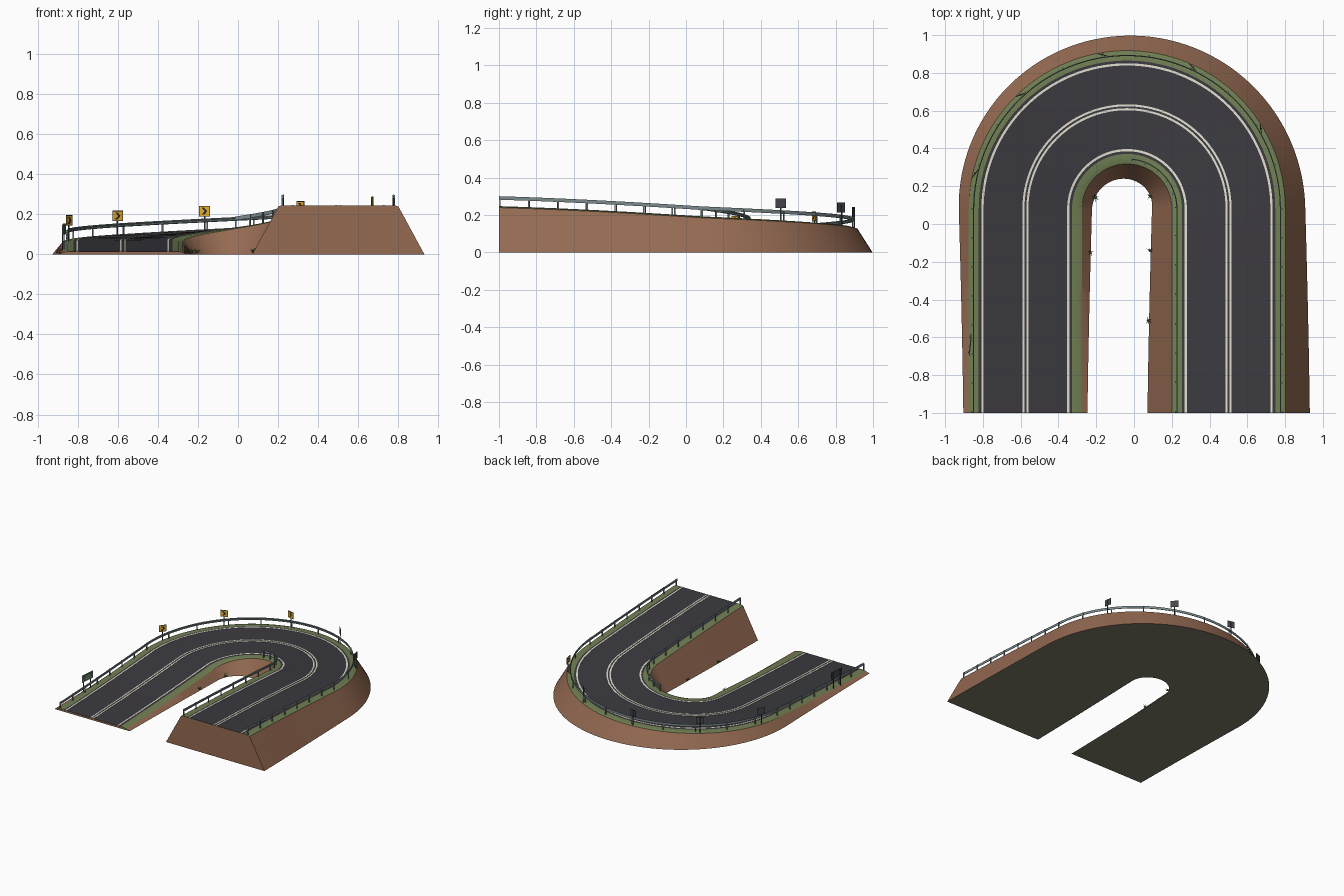
import bpy, bmesh, random
from math import radians, sin, cos, pi
from mathutils import Vector, Matrix

cube = bpy.data.objects.get("Cube")
if cube:
    bpy.data.objects.remove(cube)


def material(name, r, g, b):
    m = bpy.data.materials.new(name)
    m.use_nodes = True
    m.diffuse_color = (r, g, b, 1)
    m.node_tree.nodes["Principled BSDF"].inputs["Base Color"].default_value = (r, g, b, 1)
    return m


ASPHALT = material("asphalt", .044, .042, .051)
PAINT = material("road_paint", .76, .73, .62)
GRASS = material("grass", .165, .215, .087)
DIRT = material("dirt", .30, .145, .085)
UNDER = material("underside", .2, .19, .135)
STEEL = material("rail_steel", .2, .255, .265)
YELLOW = material("sign_yellow", .8, .42, .025)
DARK = material("sign_black", .02, .021, .025)
BACK = material("sign_back_grey", .06, .064, .07)
GREEN = material("sign_green", .08, .19, .1)

# Road path: left leg, half circle, right leg
CX, CY, R = -.037, .08, .538
LEG = 1.08
TOTAL = 2 * LEG + pi * R


def height(s):
    t = s / TOTAL
    return .015 + .23 * (t + t * t * (3 - 2 * t)) / 2


def frame(s):
    """Centre line point and outward direction at distance s."""
    a = pi - min(max((s - LEG) / R, 0), pi)
    out = Vector((cos(a), sin(a), 0))
    p = Vector((CX, CY, 0)) + out * R
    p.y -= max(LEG - s, 0) + max(s - TOTAL + LEG, 0)
    return p, out


def at(s, off, h):
    p, out = frame(s)
    return p + out * off + Vector((0, 0, h))


def stations(s0, s1):
    pts = [LEG * i / 14 for i in range(14)]
    pts += [LEG + pi * R * i / 64 for i in range(64)]
    pts += [TOTAL - LEG + LEG * i / 14 for i in range(15)]
    return [s0] + [s for s in pts if s0 + .005 < s < s1 - .005] + [s1]


def finish(name, bm, mats, smooth=True):
    bmesh.ops.recalc_face_normals(bm, faces=bm.faces[:])
    me = bpy.data.meshes.new(name)
    bm.to_mesh(me)
    bm.free()
    for m in mats:
        me.materials.append(m)
    if smooth:
        me.shade_smooth()
        me.set_sharp_from_angle(angle=radians(25))
    ob = bpy.data.objects.new(name, me)
    bpy.context.collection.objects.link(ob)


def sweep(name, profile, mats, s0=0, s1=TOTAL, side_mats=None):
    """Sweep a closed profile(s) -> [(offset, z)] along the road."""
    bm = bmesh.new()
    rings = [[bm.verts.new(at(s, o, h)) for o, h in profile(s)] for s in stations(s0, s1)]
    n = len(rings[0])
    for a, b in zip(rings, rings[1:]):
        for i in range(n):
            j = (i + 1) % n
            f = bm.faces.new((a[i], a[j], b[j], b[i]))
            f.material_index = side_mats[i] if side_mats else 0
    bm.faces.new(rings[0])
    bm.faces.new(rings[-1])
    finish(name, bm, mats)


def add_box(bm, size, matrix, index=0):
    vs = bmesh.ops.create_cube(bm, size=1, matrix=matrix @ Matrix.Diagonal((*size, 1)))["verts"]
    for f in {f for v in vs for f in v.link_faces}:
        f.material_index = index


# Embankment with road surface and grass verges
def bank(s):
    z = height(s)
    foot = .30 + .022 + .44 * z
    return [(-foot, 0), (-.30, z - .006), (-.28, z), (-.247, z),
            (.247, z), (.28, z), (.30, z - .006), (foot, 0)]


sweep("road_embankment", bank, [DIRT, GRASS, ASPHALT, UNDER],
      side_mats=[0, 1, 1, 2, 1, 1, 0, 3])


# Painted lines
def line(name, off, width):
    def profile(s):
        z, w = height(s), width / 2
        return [(off - w, z - .002), (off - w, z + .002), (off + w, z + .002), (off + w, z - .002)]
    sweep(name, profile, [PAINT])


line("outer_edge_line", .227, .012)
line("inner_edge_line", -.227, .012)
line("centre_line_outer", .0105, .011)
line("centre_line_inner", -.0105, .011)


# Guard rails with posts
RAIL = [(-.003, .036), (-.006, .040), (-.003, .0455), (-.006, .051), (-.003, .055), (0, .055), (0, .036)]


def guard_rail(name, side, s0, s1):
    sweep(name + "_beam", lambda s: [(side * (.277 + d), height(s) + h) for d, h in RAIL],
          [STEEL], s0, s1)
    bm = bmesh.new()
    count = round((s1 - s0) / .152)
    for i in range(count + 1):
        s = s0 + .006 + (s1 - s0 - .012) * i / count
        turn = frame(s)[1].to_track_quat('X', 'Z').to_matrix().to_4x4()
        pos = at(s, side * .2805, height(s) + .023)
        add_box(bm, (.007, .007, .058), Matrix.Translation(pos) @ turn)
    finish(name + "_posts", bm, [STEEL], False)


guard_rail("outer_rail", 1, 0, TOTAL)
guard_rail("inner_rail", -1, LEG + R * radians(95), TOTAL)


# Chevron signs around the bend
def chevron_sign(name, angle):
    s = LEG + R * radians(180 - angle)
    m = Matrix.Translation(at(s, .289, height(s))) @ Matrix.Rotation(radians(angle - 112), 4, 'Z')
    bm = bmesh.new()
    add_box(bm, (.006, .005, .115), m @ Matrix.Translation((0, .003, .052)))
    add_box(bm, (.056, .002, .052), m @ Matrix.Translation((0, 0, .092)))
    add_box(bm, (.055, .001, .051), m @ Matrix.Translation((0, -.0015, .092)), 2)
    add_box(bm, (.050, .002, .046), m @ Matrix.Translation((0, -.0025, .092)), 1)
    arrow = [(-.014, .017), (-.002, .017), (.014, 0), (-.002, -.017), (-.014, -.017), (.001, 0)]
    front, back = [[bm.verts.new(m @ Vector((x, y, .092 + z))) for x, z in arrow]
                   for y in (-.0045, -.003)]
    arrow_faces = []
    for i in range(6):
        j = (i + 1) % 6
        arrow_faces.append(bm.faces.new((front[i], front[j], back[j], back[i])))
    for ring in (front, back):
        for quad in ((0, 1, 2, 5), (2, 3, 4, 5)):
            arrow_faces.append(bm.faces.new([ring[k] for k in quad]))
    for f in arrow_faces:
        f.material_index = 2
    finish(name, bm, [BACK, YELLOW, DARK], False)


for i in range(5):
    chevron_sign("chevron_sign_%d" % (i + 1), 167 - 34 * i)

# Roadside board beside the lower leg
bm = bmesh.new()
m = Matrix.Translation((-.868, -.64, .015)) @ Matrix.Rotation(radians(85), 4, 'Z')
for x in (-.04, .04):
    add_box(bm, (.006, .005, .135), m @ Matrix.Translation((x, .004, .067)))
add_box(bm, (.118, .003, .054), m @ Matrix.Translation((0, 0, .112)))
add_box(bm, (.116, .002, .052), m @ Matrix.Translation((0, -.002, .112)), 1)
add_box(bm, (.108, .002, .044), m @ Matrix.Translation((0, -.003, .112)), 2)
for z in (.104, .120):
    add_box(bm, (.07, .002, .005), m @ Matrix.Translation((0, -.004, z)), 1)
finish("roadside_board", bm, [BACK, PAINT, GREEN], False)

# Small spiky shrubs at the foot of the inner slope
random.seed(4)
for i, (x, y) in enumerate([(-.23, -.15), (.085, -.14), (.075, -.51), (.085, .15), (-.205, .14)]):
    bm = bmesh.new()
    for k in range(9):
        tilt = Matrix.Rotation(k * 2.4, 4, 'Z') @ Matrix.Rotation(random.uniform(.3, 1.2), 4, 'X')
        bmesh.ops.create_cone(bm, cap_ends=True, segments=4, radius1=.003, radius2=0, depth=.026,
                              matrix=Matrix.Translation((x, y, .008)) @ tilt
                              @ Matrix.Translation((0, 0, .013)))
    finish("shrub_%d" % (i + 1), bm, [GRASS], False)
